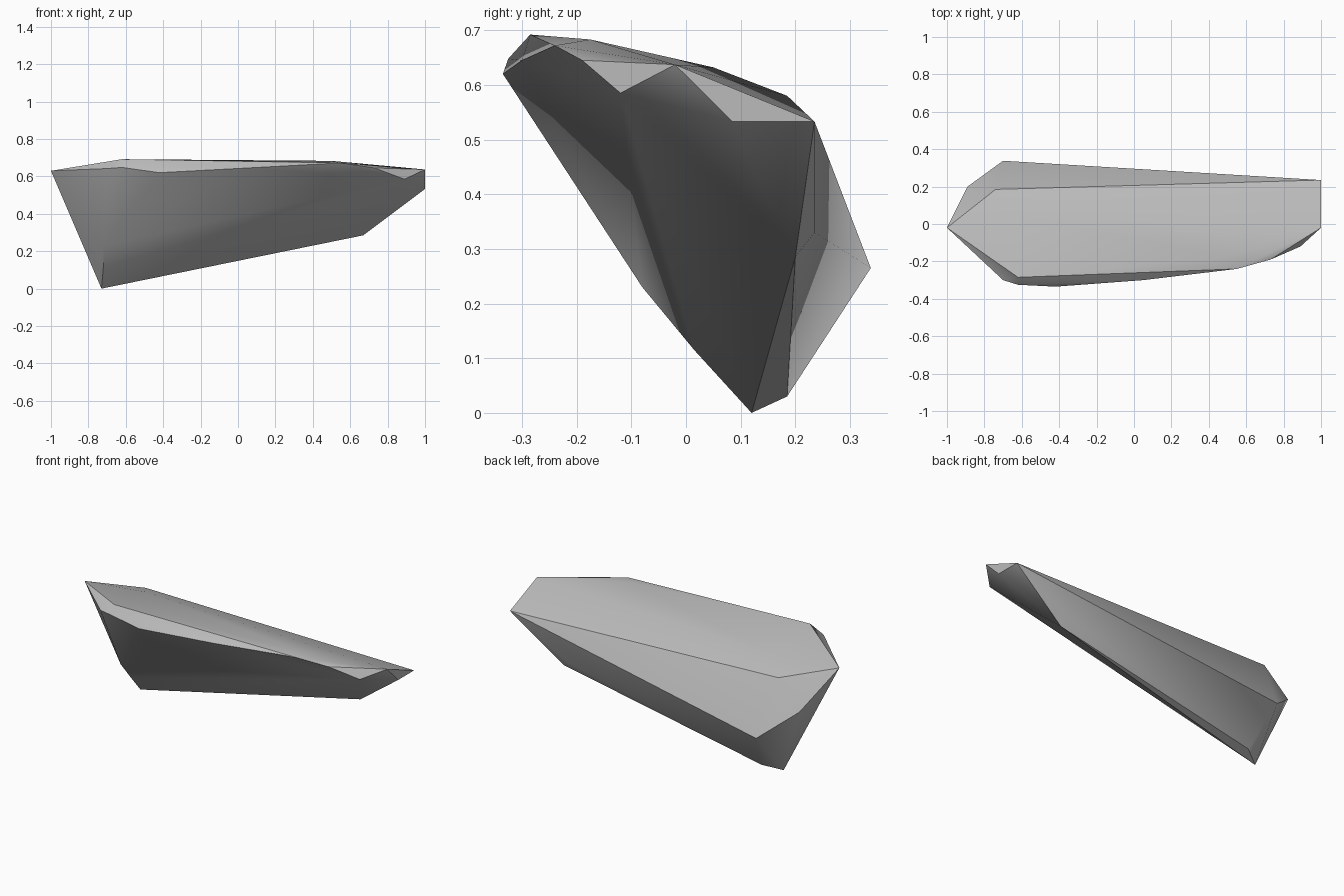
import bpy
import bmesh
import math

default = bpy.data.objects.get("Cube")
if default:
    bpy.data.objects.remove(default, do_unlink=True)

# One flat stone colour
stone = bpy.data.materials.new("stone_grey")
stone.use_nodes = True
grey = (0.5, 0.5, 0.5, 1.0)
stone.diffuse_color = grey
bsdf = next(n for n in stone.node_tree.nodes if n.type == "BSDF_PRINCIPLED")
bsdf.inputs["Base Color"].default_value = grey
bsdf.inputs["Roughness"].default_value = 0.9

# Corner points of the chipped boulder, grouped by region
left_end = [(-1, -.02, .63), (-.89, .2, .42), (-.7, -.3, .642)]
front_rim = [(-.62, -.325, .648), (-.42, -.335, .62), (.05, -.3, .645),
             (.55, -.24, .672), (.73, -.19, .645), (.89, -.12, .585)]
crown = [(-.62, -.285, .692), (.5, -.175, .683), (-.65, .05, .632), (-.74, .185, .58)]
right_end = [(1, -.02, .637), (1, .085, .533), (1, .235, .533)]
back = [(-.7, .338, .265), (.62, .235, .33)]
keel = [(-.73, .12, 0), (-.63, .185, .03), (.67, .2, .285),
        (-.72, .015, .115), (-.72, -.08, .23)]

# Wrap the corners in a faceted shell
bm = bmesh.new()
for corner in left_end + front_rim + crown + right_end + back + keel:
    bm.verts.new(corner)
bmesh.ops.convex_hull(bm, input=list(bm.verts))
bmesh.ops.delete(bm, geom=[v for v in bm.verts if not v.link_faces], context="VERTS")
bmesh.ops.recalc_face_normals(bm, faces=list(bm.faces))

mesh = bpy.data.meshes.new("boulder")
bm.to_mesh(mesh)
bm.free()
mesh.materials.append(stone)
boulder = bpy.data.objects.new("boulder", mesh)
bpy.context.collection.objects.link(boulder)

# Soft faces with crisp main ridges
bpy.ops.object.select_all(action="DESELECT")
boulder.select_set(True)
bpy.context.view_layer.objects.active = boulder
bpy.ops.object.shade_smooth_by_angle(angle=math.radians(30))
